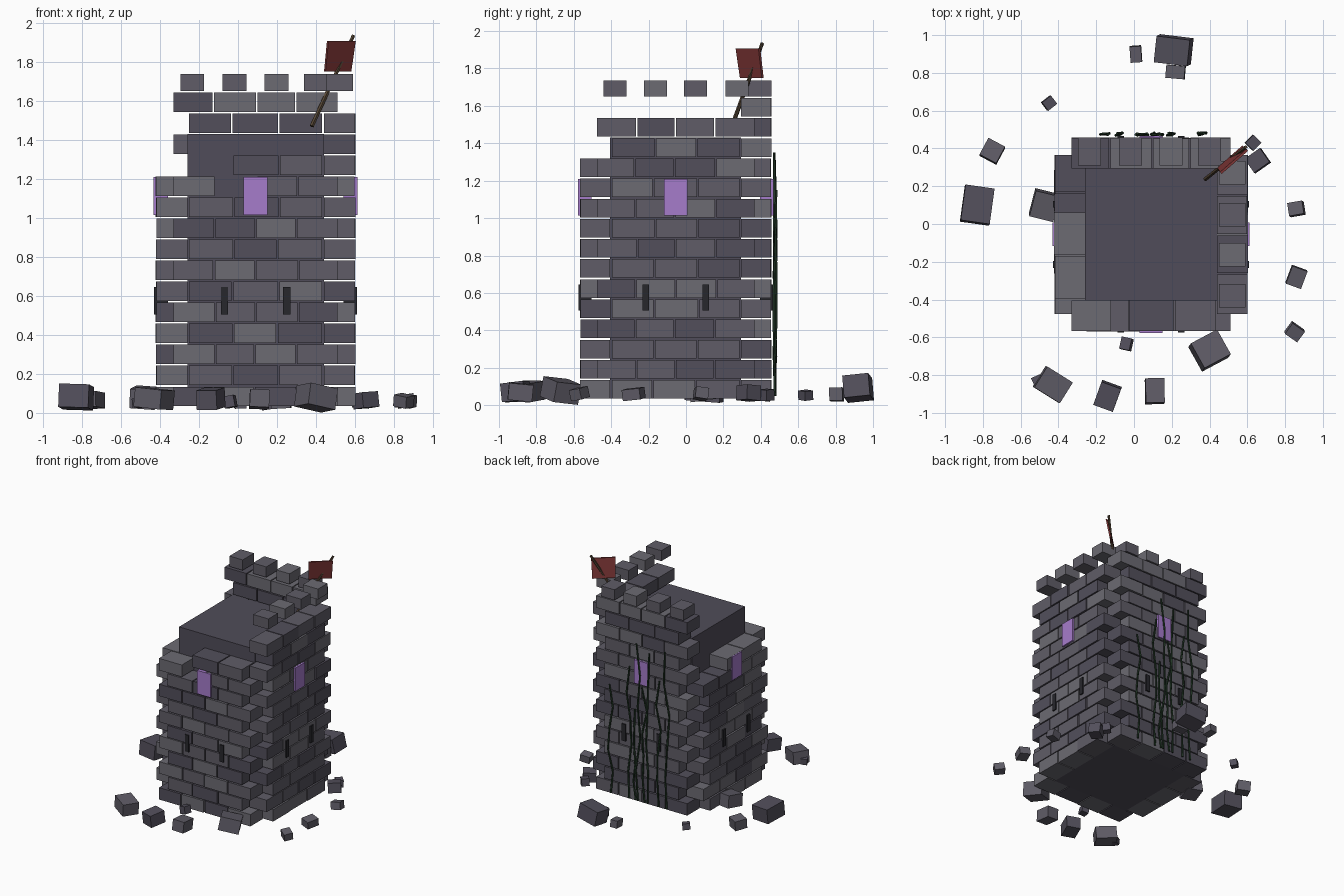
import bpy, bmesh, math, random
from mathutils import Matrix, Vector, Euler

if "Cube" in bpy.data.objects:
    bpy.data.objects.remove(bpy.data.objects["Cube"])

random.seed(4)
CX, CY = 0.09, -0.055            # tower axis
CORE, OUT, LONG = 0.35, 0.513, 0.425   # half sizes: core, outer face, long course
Z0, PITCH = 0.035, 0.1077        # first course and course spacing


def mat(name, r, g, b):
    m = bpy.data.materials.new(name)
    m.diffuse_color = (r, g, b, 1)
    m.use_nodes = True
    m.node_tree.nodes["Principled BSDF"].inputs["Base Color"].default_value = m.diffuse_color
    return m


STONES = [mat("stone_dark", .085, .078, .105), mat("stone_mid", .115, .108, .135),
          mat("stone_light", .15, .145, .17)]
CORE_M = mat("core_stone", .08, .073, .1)
GLOW = mat("purple_window", .38, .2, .6)
DARK = mat("slit_dark", .02, .02, .025)
WOOD = mat("wood", .09, .06, .035)
RED = mat("red_cloth", .2, .035, .035)
GREEN = mat("ivy_green", .02, .05, .025)


def finish(name, bm, mats):
    me = bpy.data.meshes.new(name)
    bm.to_mesh(me)
    bm.free()
    for m in mats:
        me.materials.append(m)
    ob = bpy.data.objects.new(name, me)
    bpy.context.collection.objects.link(ob)
    return ob


def box(bm, lo, hi, frame=Matrix(), mi=0):
    lo, hi = Vector(lo), Vector(hi)
    m = frame @ Matrix.Translation((lo + hi) / 2) @ Matrix.Diagonal((*(hi - lo), 1))
    for v in bmesh.ops.create_cube(bm, size=1, matrix=m)["verts"]:
        for f in v.link_faces:
            f.material_index = mi


def rod(bm, a, b, r, sides=6):
    a, b = Vector(a), Vector(b)
    q = (b - a).to_track_quat('Z', 'Y').to_matrix().to_4x4()
    bmesh.ops.create_cone(bm, cap_ends=True, segments=sides, radius1=r, radius2=r * .8,
                          depth=(b - a).length, matrix=Matrix.Translation((a + b) / 2) @ q)


def side(k):
    # frame whose -y points out of wall k: front, right, back, left
    return Matrix.Translation((CX, CY, 0)) @ Matrix.Rotation(k * math.pi / 2, 4, 'Z')


def standing(k, i, u):
    # which stones survive; u is position along the wall
    if k == 0:
        return i <= 9 or (i == 10 and not -.2 < u < 0) or (i == 11 and u > -.05)
    if k == 1:
        return i <= 13
    if k == 2:
        return i <= 14
    return i <= 9 or (i == 10 and u > -.1)


# inner core
bm = bmesh.new()
box(bm, (CX - CORE, CY - CORE, Z0), (CX + CORE, CY + CORE, 1.43))
finish("tower_core", bm, [CORE_M])

# brick courses, alternating long and short rows so the corners interlock
for k, name in enumerate(["front_wall", "right_wall", "back_wall", "left_wall"]):
    bm = bmesh.new()
    for i in range(15):
        long_row = (i + k) % 2 == 0
        half, n = (LONG, 4) if long_row else (CORE - .005, 3)
        step = 2 * half / n
        cuts = [-half + j * step + (random.uniform(-.008, .008) if 0 < j < n else 0)
                for j in range(n + 1)]
        for a, b in zip(cuts, cuts[1:]):
            if standing(k, i, (a + b) / 2):
                z = Z0 + i * PITCH
                face = OUT - random.uniform(0, .006)
                box(bm, (a + .004, -face, z), (b - .004, -CORE, z + .099),
                    side(k), random.randrange(3))
    finish(name, bm, STONES)

# battlements on the back and right walls
bm = bmesh.new()
for x in (-.235, -.018, .197, .4):
    box(bm, (x - .061, .31, 1.65), (x + .061, .457, 1.737), mi=random.randrange(1, 3))
for y in (-.38, -.163, .05, .272):
    box(bm, (.45, y - .062, 1.65), (.59, y + .062, 1.737), mi=random.randrange(1, 3))
finish("battlements", bm, STONES)

# glowing windows and arrow slits, one set per wall
wins, slits = bmesh.new(), bmesh.new()
for k in range(4):
    box(wins, (-.062, -.522, 1.015), (.062, -.45, 1.21), side(k))
    for u in (-.16, .16):
        box(slits, (u - .018, -.52, .505), (u + .018, -.45, .645), side(k))
finish("windows", wins, [GLOW])
finish("arrow_slits", slits, [DARK])

# leaning flagpole and its cloth
bm = bmesh.new()
rod(bm, (.378, .238, 1.47), (.592, .408, 1.935), .012)
finish("flagpole", bm, [WOOD])
bm = bmesh.new()
quad = [Vector(p) for p in ((.445, .293, 1.75), (.577, .41, 1.75), (.6, .392, 1.907), (.46, .27, 1.907))]
off = Vector((.004, -.005, 0))
near = [bm.verts.new(p + off) for p in quad]
far = [bm.verts.new(p - off) for p in quad]
bm.faces.new(near)
bm.faces.new(far[::-1])
for j in range(4):
    n = (j + 1) % 4
    bm.faces.new((near[n], near[j], far[j], far[n]))
finish("flag", bm, [RED])

# ivy strands climbing the back wall in short wandering pieces
bm = bmesh.new()
for x, top in ((-.155, 1.35), (-.08, 1.1), (.02, 1.3), (.05, 1.0), (.11, 1.35),
               (.13, .8), (.19, 1.15), (.36, .95)):
    p = Vector((x, .475, .05))
    for j in range(5):
        q = Vector((x + random.uniform(-.025, .025), .475 + random.uniform(-.006, .008),
                    .05 + (top - .05) * (j + 1) / 5))
        rod(bm, p, q, .008, 5)
        p = q
finish("ivy", bm, [GREEN])

# fallen blocks: x, y, width, depth, height, turn in degrees
bm = bmesh.new()
for x, y, w, d, h, turn in (
        (.21, .92, .18, .14, .12, -7), (.01, .9, .06, .085, .06, 4), (.22, .805, .1, .07, .07, -5),
        (-.45, .64, .06, .055, .05, 38), (-.75, .385, .1, .1, .08, -28),
        (-.83, .1, .155, .19, .12, -8), (-.475, .1, .13, .14, .1, -14),
        (.63, .43, .06, .06, .06, -45), (.655, .335, .1, .09, .08, 35),
        (.86, .08, .08, .07, .06, 10), (.86, -.28, .085, .1, .06, -20),
        (.85, -.57, .08, .07, .06, -35), (.4, -.67, .16, .15, .11, 28),
        (-.04, -.635, .055, .065, .06, -12), (-.43, -.85, .16, .13, .1, -32),
        (-.51, -.83, .05, .05, .05, 25), (-.14, -.91, .11, .13, .1, -20),
        (.11, -.885, .1, .13, .09, 1)):
    e = Euler((random.uniform(-.15, .15), random.uniform(-.2, .2), math.radians(turn)))
    m = Matrix.Translation((x, y, .025 + h / 2)) @ e.to_matrix().to_4x4()
    # lift or drop so the lowest corner rests just above ground
    low = min((m @ Vector((a * w, b * d, c * h)))[2]
              for a in (-.5, .5) for b in (-.5, .5) for c in (-.5, .5))
    m = Matrix.Translation((0, 0, .012 - low + .15 * (.12 - h))) @ m
    if (x, y) == (.4, -.67):
        m = Matrix.Translation((0, 0, -.012)) @ m
    box(bm, (-w / 2, -d / 2, -h / 2), (w / 2, d / 2, h / 2), m, random.randrange(2))
finish("rubble", bm, STONES)
